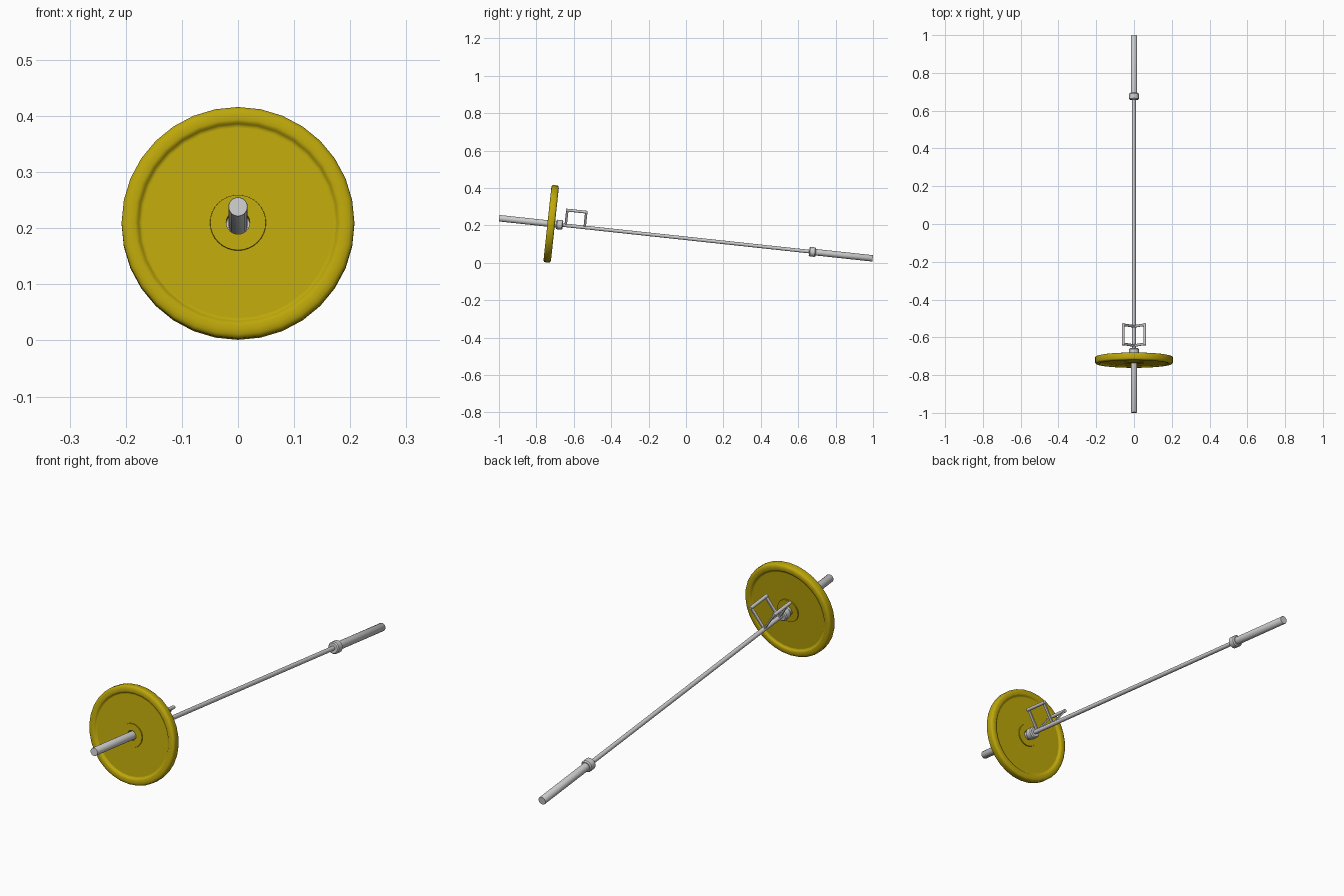
import bpy, bmesh, math
from mathutils import Matrix, Vector

if "Cube" in bpy.data.objects:
    bpy.data.objects.remove(bpy.data.objects["Cube"])

# Bar frame: local Y runs along the bar, tilted so one end rests near the floor
TILT = Matrix.Translation((0, 0, 0.131)) @ Matrix.Rotation(-math.atan(0.1075), 4, 'X')
HALF = 1.004

yellow = bpy.data.materials.new("yellow_plate")
yellow.diffuse_color = (0.51, 0.385, 0.003, 1)
yellow.use_nodes = True
yellow.node_tree.nodes["Principled BSDF"].inputs["Base Color"].default_value = yellow.diffuse_color


def finish(bm, name, mat=None, angle=35):
    bmesh.ops.recalc_face_normals(bm, faces=bm.faces)
    bm.transform(TILT)
    me = bpy.data.meshes.new(name)
    bm.to_mesh(me)
    bm.free()
    ob = bpy.data.objects.new(name, me)
    bpy.context.collection.objects.link(ob)
    if mat:
        me.materials.append(mat)
    bpy.ops.object.select_all(action='DESELECT')
    ob.select_set(True)
    bpy.context.view_layer.objects.active = ob
    bpy.ops.object.shade_smooth_by_angle(angle=math.radians(angle))
    return ob


def lathe(name, profile, sides=32, closed=False, mat=None, angle=35):
    """Revolve (radius, y) points round the bar axis."""
    bm = bmesh.new()
    rings = []
    for r, y in profile:
        rings.append([bm.verts.new((r * math.sin(2 * math.pi * i / sides), y,
                                    r * math.cos(2 * math.pi * i / sides)))
                      for i in range(sides)])
    pairs = list(zip(rings, rings[1:]))
    if closed:
        pairs.append((rings[-1], rings[0]))
    else:
        bm.faces.new(rings[0])
        bm.faces.new(rings[-1])
    for a, b in pairs:
        for i in range(sides):
            j = (i + 1) % sides
            bm.faces.new((a[i], a[j], b[j], b[i]))
    return finish(bm, name, mat, angle)


def between(p, q):
    """Matrix at the middle of p-q with Z along it, and the length."""
    p, q = Vector(p), Vector(q)
    d = q - p
    rot = d.to_track_quat('Z', 'Y').to_matrix().to_4x4()
    return Matrix.Translation((p + q) / 2) @ rot, d.length


def rod(name, p, q, r, sides=16):
    m, length = between(p, q)
    bm = bmesh.new()
    bmesh.ops.create_cone(bm, cap_ends=True, segments=sides, radius1=r, radius2=r,
                          depth=length, matrix=m)
    return finish(bm, name)


def flat_bar(name, p, q, width, thick):
    m, length = between(p, q)
    bm = bmesh.new()
    bmesh.ops.create_cube(bm, size=1, matrix=m @ Matrix.Diagonal((width, thick, length, 1)))
    return finish(bm, name)


# Thin grip shaft
lathe("shaft", [(0.0095, -0.68), (0.0095, 0.68)], 24)

# Loading sleeves and collars at both ends
for side, s in (("front", -1), ("back", 1)):
    lathe(side + "_sleeve", [(0.0172, s * 0.68), (0.0172, s * (HALF - 0.001)),
                             (0.0165, s * HALF)])
    lathe(side + "_collar", [(0.021, s * 0.662), (0.0255, s * 0.667),
                             (0.0255, s * 0.693), (0.021, s * 0.698)])

# Weight plate: bored hub, flat recessed web and rounded rim
half = [(0.021, 0.0165), (0.0495, 0.0165), (0.050, 0.012), (0.053, 0.012),
        (0.170, 0.012), (0.174, 0.012), (0.177, 0.015), (0.180, 0.0185),
        (0.184, 0.020), (0.194, 0.020), (0.201, 0.0185), (0.2055, 0.0155),
        (0.2075, 0.011)]
C = -0.725
profile = [(r, C + w) for r, w in half] + [(r, C - w) for r, w in reversed(half)]
lathe("weight_plate", profile, 32, True, yellow, 50)

# V-shaped row handle: two grips, each on two flat legs rising from the shaft
Y0, Y1, X, H = -0.647, -0.545, 0.057, 0.082
for side, s in (("left", -1), ("right", 1)):
    rod(side + "_grip", (s * X, Y0 - 0.007, H), (s * X, Y1 + 0.007, H), 0.0075)
    for end, y in (("front", Y0), ("back", Y1)):
        flat_bar(f"{side}_{end}_handle_leg", (0, y, 0), (s * X, y, H), 0.013, 0.006)
